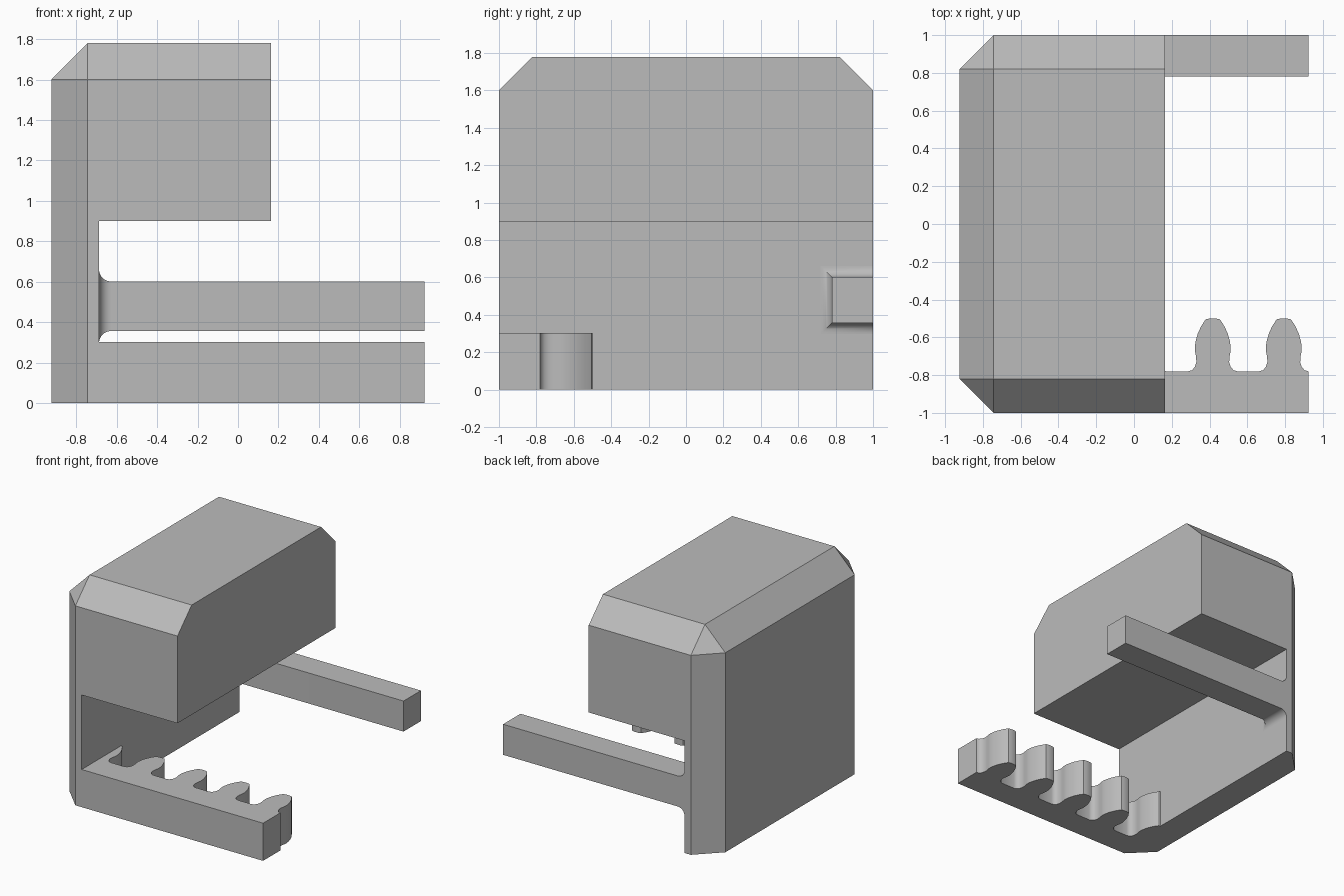
import bpy, bmesh, math
from mathutils import Vector

if "Cube" in bpy.data.objects:
    bpy.data.objects.remove(bpy.data.objects["Cube"], do_unlink=True)

GREY = (0.5, 0.5, 0.5, 1)
grey = bpy.data.materials.new("plain grey")
grey.use_nodes = True
grey.diffuse_color = GREY
grey.node_tree.nodes["Principled BSDF"].inputs["Base Color"].default_value = GREY

LEFT, RIGHT, INNER = -0.923, 0.923, -0.687
TOP, CHAMFER = 1.78, 0.18


def finish(bm, name, smooth=False):
    bmesh.ops.recalc_face_normals(bm, faces=bm.faces)
    mesh = bpy.data.meshes.new(name)
    bm.to_mesh(mesh)
    bm.free()
    mesh.materials.append(grey)
    obj = bpy.data.objects.new(name, mesh)
    bpy.context.collection.objects.link(obj)
    if smooth:
        bpy.ops.object.select_all(action="DESELECT")
        obj.select_set(True)
        bpy.context.view_layer.objects.active = obj
        bpy.ops.object.shade_smooth_by_angle(angle=math.radians(32))
    return obj


def extrude(points, direction):
    bm = bmesh.new()
    face = bm.faces.new([bm.verts.new(p) for p in points])
    new = bmesh.ops.extrude_face_region(bm, geom=[face])["geom"]
    verts = [g for g in new if isinstance(g, bmesh.types.BMVert)]
    bmesh.ops.translate(bm, vec=direction, verts=verts)
    return bm


def slice_off(bm, point, normal):
    cut = bmesh.ops.bisect_plane(
        bm, geom=bm.verts[:] + bm.edges[:] + bm.faces[:], dist=1e-5,
        plane_co=point, plane_no=Vector(normal).normalized(), clear_outer=True)
    edges = [g for g in cut["geom_cut"] if isinstance(g, bmesh.types.BMEdge)]
    bmesh.ops.holes_fill(bm, edges=edges, sides=0)


# Body: back wall and overhanging head, with chamfered outer edges
outline = [(LEFT, 0), (INNER, 0), (INNER, 0.9), (0.163, 0.9), (0.163, TOP), (LEFT, TOP)]
body = extrude([(x, -1, z) for x, z in outline], (0, 2, 0))
edge_x, edge_y = LEFT + CHAMFER, 1 - CHAMFER
slice_off(body, (edge_x, 0, TOP), (-1, 0, 1))
for s in (-1, 1):
    slice_off(body, (0, s * edge_y, TOP), (0, s, 1))
    slice_off(body, (edge_x, s, 0), (-1, s, 0))
    slice_off(body, (edge_x, s * edge_y, TOP), (-1, s, 1))
finish(body, "body")

# Toothed rack: half of one tooth, from root fillet to tip, mirrored and repeated
half_tooth = [(0.13, -0.78), (0.11, -0.774), (0.095, -0.757), (0.087, -0.732),
              (0.088, -0.705), (0.094, -0.675), (0.095, -0.65), (0.09, -0.618),
              (0.08, -0.582), (0.062, -0.542), (0.038, -0.505), (0.015, -0.5)]
tooth = half_tooth + [(-x, y) for x, y in reversed(half_tooth)]
rack = [(INNER, -1), (RIGHT, -1)]
for i in range(5):
    centre = 0.793 - 0.376 * i
    rack += [(centre + x, y) for x, y in tooth if centre + x > INNER]
rack.append((INNER, -0.5))
finish(extrude([(x, y, 0) for x, y in rack], (0, 0, 0.302)), "toothed_rack", True)

# Rear arm: square bar flaring into the wall with a rounded root
R, STEPS = 0.06, 10
sections = []
for i in range(STEPS + 1):
    a = math.pi / 2 * i / STEPS
    sections.append((INNER + R * (1 - math.cos(a)), R * (1 - math.sin(a))))
sections.append((RIGHT, 0))
arm = bmesh.new()
rings = []
for x, e in sections:
    y, low, high = 0.78 - e, 0.357 - e, 0.602 + e
    rings.append([arm.verts.new((x, *p)) for p in ((y, low), (1, low), (1, high), (y, high))])
for a, b in zip(rings, rings[1:]):
    for k in range(4):
        n = (k + 1) % 4
        arm.faces.new((a[k], a[n], b[n], b[k]))
arm.faces.new(rings[0])
arm.faces.new(rings[-1])
finish(arm, "rear_arm", True)
